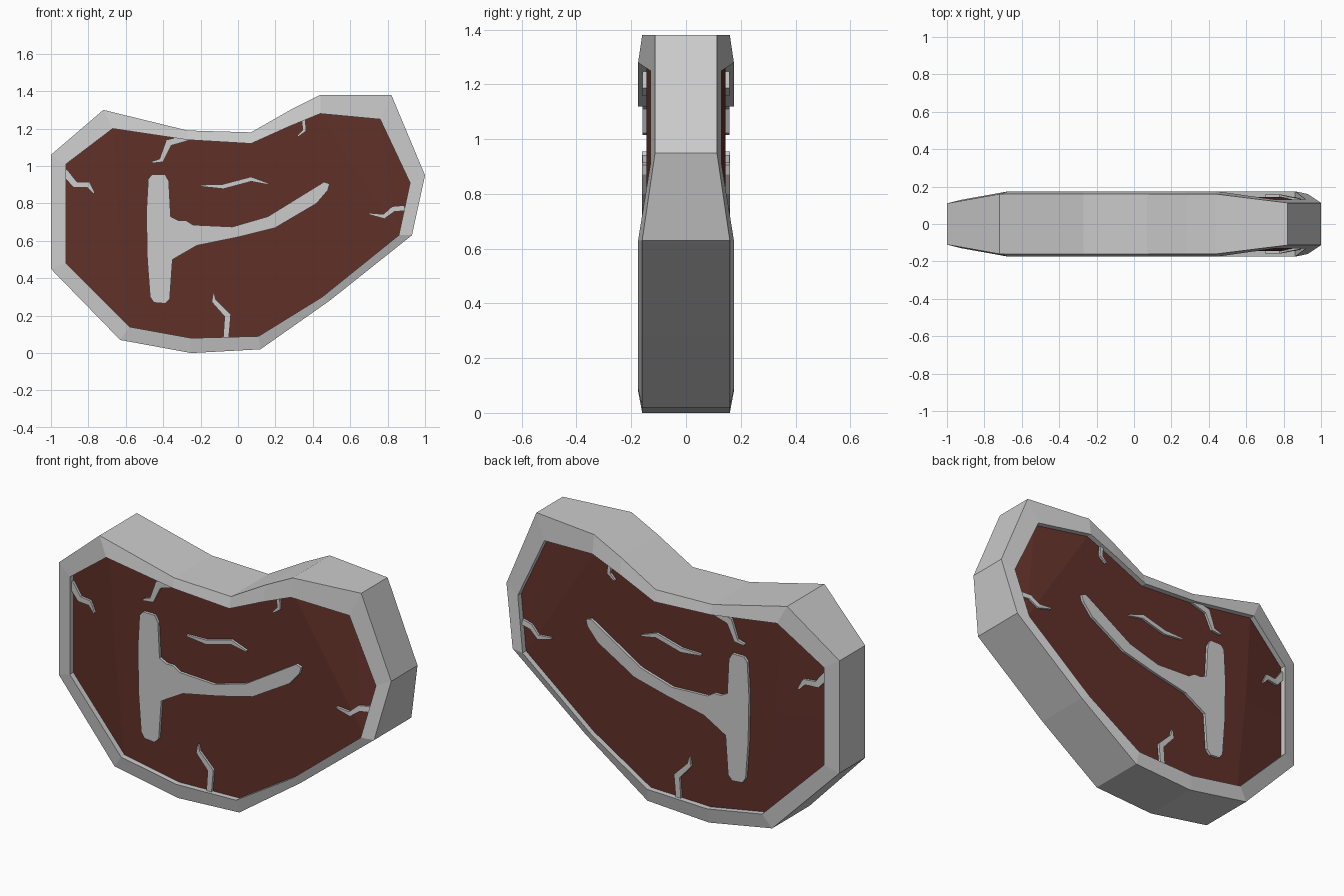
import bpy, bmesh
from mathutils import Vector

if "Cube" in bpy.data.objects:
    bpy.data.objects.remove(bpy.data.objects["Cube"])

# Rim profile: outer x, z, half depth, then inner x, z, half depth
RIM = [
    (-1.00, 1.06, .11, -.92, 1.01, .13), (-.72, 1.30, .16, -.67, 1.20, .175),
    (-.27, 1.19, .16, -.27, 1.14, .175), (.07, 1.18, .16, .07, 1.12, .175),
    (.28, 1.30, .16, .27, 1.21, .175), (.44, 1.38, .16, .44, 1.28, .175),
    (.82, 1.38, .113, .76, 1.25, .13), (1.00, .95, .113, .92, .91, .13),
    (.93, .63, .16, .86, .63, .175), (.49, .28, .16, .45, .30, .175),
    (.12, .02, .16, .11, .09, .175), (-.25, 0, .16, -.25, .08, .175),
    (-.63, .07, .16, -.58, .14, .175), (-1.00, .45, .11, -.92, .48, .13),
]
MEAT = .145


def meat_depth(x, z):
    """Half depth of the meat surface, thinner at both ends."""
    left = (-.63 - x) / .29
    right = ((x - .44) * .65 + (z - 1.28) * .42) / .16
    return MEAT - .045 * min(1, max(0, left, right))


def make(name, verts, faces, colour=None):
    bm = bmesh.new()
    vs = [bm.verts.new(v) for v in verts]
    for f in faces:
        bm.faces.new([vs[i] for i in f])
    # mirror to the back side
    geom = bm.verts[:] + bm.edges[:] + bm.faces[:]
    bmesh.ops.mirror(bm, geom=geom, axis='Y', merge_dist=1e-5)
    bmesh.ops.recalc_face_normals(bm, faces=bm.faces[:])
    me = bpy.data.meshes.new(name)
    bm.to_mesh(me)
    bm.free()
    ob = bpy.data.objects.new(name, me)
    bpy.context.collection.objects.link(ob)
    if colour:
        mat = bpy.data.materials.new(name)
        mat.diffuse_color = colour
        mat.use_nodes = True
        mat.node_tree.nodes["Principled BSDF"].inputs["Base Color"].default_value = mat.diffuse_color
        me.materials.append(mat)
    return ob


# Fat rim: middle loop, outer loop, raised inner loop, recessed loop
n = len(RIM)
loops = [[(r[0], 0, r[1]) for r in RIM],
         [(r[0], -r[2], r[1]) for r in RIM],
         [(r[3], -r[5], r[4]) for r in RIM],
         [(r[3], .035 - r[5], r[4]) for r in RIM]]
faces = [(k * n + i, k * n + (i + 1) % n, (k + 1) * n + (i + 1) % n, (k + 1) * n + i)
         for k in range(3) for i in range(n)]
make("fat_rim", sum(loops, []), faces)

# Meat: flat centre with a sloped patch at each end
verts = [(r[3], -MEAT if r[5] > .15 else -.10, r[4]) for r in RIM]
verts += [(-.92, -.10, .71), (-.64, -MEAT, .70)]
make("meat", verts, [(1, 2, 3, 4, 5, 8, 9, 10, 11, 12, 15),
                     (0, 1, 15, 14), (14, 15, 12, 13),
                     (5, 6, 8), (6, 7, 8)], (.12, .03, .022, 1))


def slab(name, outline, lift):
    """Thin plate following the meat surface."""
    m = len(outline)
    top = [(x, -meat_depth(x, z) - lift, z) for x, z in outline]
    low = [(x, .02 - meat_depth(x, z), z) for x, z in outline]
    sides = [(i, (i + 1) % m, m + (i + 1) % m, m + i) for i in range(m)]
    return make(name, top + low, [tuple(range(m))] + sides)


# T shaped bone
slab("bone", [(-.46, .955), (-.39, .955), (-.37, .92), (-.36, .73), (-.32, .71),
              (-.28, .71), (-.24, .685), (-.03, .675), (.16, .73), (.46, .915),
              (.49, .905), (.48, .87), (.42, .80), (.25, .70), (.20, .67),
              (0, .62), (-.22, .575), (-.35, .50), (-.365, .29), (-.39, .265),
              (-.45, .27), (-.47, .30), (-.485, .50), (-.49, .75), (-.48, .93)], .015)


def vein(name, path, widths):
    """Tapered strip along a path, built as segments sharing mitred ends."""
    pts = [Vector(p) for p in path]
    a, b = [], []
    for i, p in enumerate(pts):
        d = (pts[min(i + 1, len(pts) - 1)] - pts[max(i - 1, 0)]).normalized()
        off = Vector((-d.y, d.x)) * widths[i] / 2
        a.append(tuple(p + off))
        b.append(tuple(p - off))
    verts, faces = [], []
    for pa, pb in zip(a, b):
        for (x, z), y in ((pa, .013), (pb, .013), (pb, -.02), (pa, -.02)):
            verts.append((x, -meat_depth(x, z) - y, z))
    for i in range(len(pts) - 1):
        for j in (3, 0, 1):
            k = (j + 1) % 4
            faces.append((4 * i + j, 4 * i + k, 4 * i + 4 + k, 4 * i + 4 + j))
    faces += [(0, 1, 2, 3), tuple(range(len(verts) - 4, len(verts)))]
    make(name, verts, faces)


# Fat veins
vein("vein_left", [(-.93, .97), (-.87, .90), (-.80, .90), (-.77, .855)], [.04, .035, .03, .01])
vein("vein_top_left", [(-.27, 1.15), (-.37, 1.125), (-.41, 1.03), (-.46, 1.02)], [.03, .04, .025, .01])
vein("vein_top_right", [(.35, 1.25), (.355, 1.19), (.32, 1.16)], [.02, .02, .008])
vein("vein_middle", [(-.20, .895), (-.08, .89), (.07, .93), (.16, .905)], [.008, .025, .025, .008])
vein("vein_right", [(.89, .775), (.83, .77), (.78, .73), (.70, .745)], [.03, .03, .025, .008])
vein("vein_bottom", [(-.065, .07), (-.055, .20), (-.13, .28), (-.13, .32)], [.03, .035, .025, .006])
